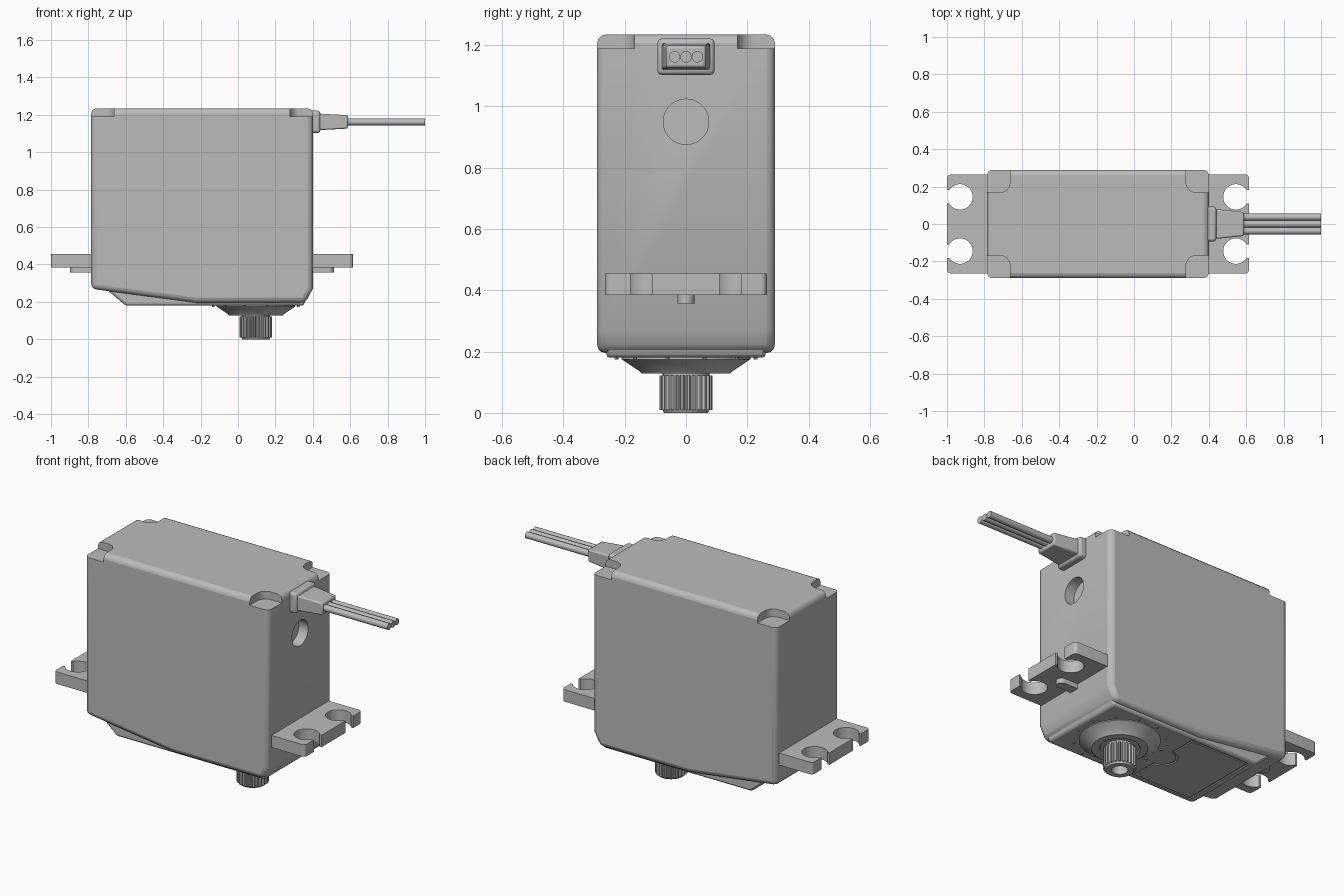
import bpy, bmesh
from math import sin, cos, pi, asin
from mathutils import Vector

old = bpy.data.objects.get("Cube")
if old:
    bpy.data.objects.remove(old, do_unlink=True)

grey = bpy.data.materials.new("plain grey")
grey.use_nodes = True
tone = (0.5, 0.5, 0.5, 1)
grey.diffuse_color = tone
grey.node_tree.nodes["Principled BSDF"].inputs["Base Color"].default_value = tone


def finish(name, bm):
    bmesh.ops.recalc_face_normals(bm, faces=bm.faces)
    mesh = bpy.data.meshes.new(name)
    bm.to_mesh(mesh)
    bm.free()
    mesh.materials.append(grey)
    ob = bpy.data.objects.new(name, mesh)
    bpy.context.collection.objects.link(ob)
    return ob


def prism(name, pts, lo, hi, axis="z"):
    """Extrude a 2D outline along one axis from lo to hi."""
    put = {"x": lambda a, b, c: (c, a, b),
           "y": lambda a, b, c: (a, c, b),
           "z": lambda a, b, c: (a, b, c)}[axis]
    bm = bmesh.new()
    face = bm.faces.new([bm.verts.new(put(a, b, lo)) for a, b in pts])
    new = bmesh.ops.extrude_face_region(bm, geom=[face])["geom"]
    step = Vector(put(0, 0, hi - lo))
    bmesh.ops.translate(bm, vec=step, verts=[v for v in new if isinstance(v, bmesh.types.BMVert)])
    return finish(name, bm)


def box(name, x0, x1, y0, y1, z0, z1):
    return prism(name, [(x0, y0), (x1, y0), (x1, y1), (x0, y1)], z0, z1)


def arc(cx, cy, r, a0, a1, n):
    return [(cx + r * cos(a0 + (a1 - a0) * i / n), cy + r * sin(a0 + (a1 - a0) * i / n))
            for i in range(n + 1)]


def circle(cx, cy, r, n=48):
    return arc(cx, cy, r, 0, 2 * pi, n)[:-1]


def lathe(name, profile, cx, n=64):
    """Spin (radius, z) points round a vertical axis at x = cx."""
    bm = bmesh.new()
    rings = [[bm.verts.new((x, y, z)) for x, y in circle(cx, 0, r, n)] for r, z in profile]
    for a, b in zip(rings, rings[1:]):
        for i in range(n):
            j = (i + 1) % n
            bm.faces.new((a[i], a[j], b[j], b[i]))
    bm.faces.new(rings[0])
    bm.faces.new(rings[-1])
    return finish(name, bm)


def bevel(ob, width, segments=3):
    m = ob.modifiers.new("rounded edges", "BEVEL")
    m.width, m.segments = width, segments
    m.limit_method, m.angle_limit = "ANGLE", 0.5


def cut(ob, cutter):
    cutter.hide_render = True
    cutter.hide_viewport = True
    cutter.display_type = "WIRE"
    m = ob.modifiers.new("cut", "BOOLEAN")
    m.operation, m.object, m.solver = "DIFFERENCE", cutter, "EXACT"


def smooth(ob):
    bpy.ops.object.select_all(action="DESELECT")
    ob.select_set(True)
    bpy.context.view_layer.objects.active = ob
    bpy.ops.object.shade_smooth_by_angle(angle=0.5)


X0, X1, W, TOP = -0.785, 0.40, 0.29, 1.235   # case limits
SX = 0.095                                   # output shaft position
parts = []

# Case with sloping underside
case = prism("case", [(X0, TOP), (X1, TOP), (X1, 0.27), (0.36, 0.195),
                      (-0.22, 0.195), (X0, 0.27)], -W, W, "y")
bevel(case, 0.028)
parts.append(case)

# Screw pockets in the four upper corners
P, R = 0.122, 0.055
for sx, ex in ((-1, X0), (1, X1)):
    for sy in (-1, 1):
        loc = [(0.1, -P)] + arc(-P + R, -P + R, R, -pi / 2, -pi, 10) + [(-P, 0.1), (0.1, 0.1)]
        pts = [(ex + sx * u, sy * (W + v)) for u, v in loc]
        cut(case, prism("pocket_cutter", pts, 1.19, 1.4))

# Blind round hole in the cable end
cut(case, prism("end_hole_cutter", circle(0, 0.95, 0.074), 0.34, 0.5, "x"))

# Raised gear cover under the case, with sloping ends
cover = prism("gear_cover", [(-0.70, 0.30), (-0.70, 0.265), (-0.60, 0.18),
                             (0.35, 0.18), (0.385, 0.26), (0.385, 0.30)], -0.26, 0.26, "y")
bevel(cover, 0.012, 2)
parts.append(cover)

# Thin groove with a half-round notch round the cover panel
outer = [(-0.57, -0.235), (-0.19, -0.235)] + arc(-0.19, 0, 0.07, -pi / 2, -1.5 * pi, 16) \
    + [(-0.19, 0.235), (-0.57, 0.235)]
inner = [(-0.56, -0.225), (-0.20, -0.225)] + arc(-0.19, 0, 0.08, -pi / 2 - 0.125, -1.5 * pi + 0.125, 16) \
    + [(-0.20, 0.225), (-0.56, 0.225)]
cut(cover, prism("groove_cutter", outer, 0.1, 0.186))
parts.append(prism("cover_panel", inner, 0.18, 0.19))

# Output collar and small marks around it
parts.append(lathe("output_collar", [(0.21, 0.2), (0.21, 0.175), (0.195, 0.165), (0.15, 0.135),
                                     (0.145, 0.128), (0.105, 0.128), (0.1, 0.135)], SX))
for i in range(12):
    a = 2 * pi * (i + 0.5) / 12
    parts.append(prism("collar_mark", circle(SX + 0.235 * cos(a), 0.235 * sin(a), 0.007, 10), 0.174, 0.19))

# Splined shaft with a screw hole
TEETH = 25
spline = []
for i in range(TEETH):
    for f, r in ((0, 0.076), (0.25, 0.086), (0.55, 0.086), (0.8, 0.076)):
        a = 2 * pi * (i + f) / TEETH
        spline.append((SX + r * cos(a), r * sin(a)))
shaft = prism("splined_shaft", spline, 0.01, 0.122)
cut(shaft, prism("screw_hole_cutter", circle(SX, 0, 0.042), -0.1, 0.09))
parts.append(shaft)
tip = lathe("shaft_tip", [(0.078, 0.012), (0.072, 0)], SX)
cut(tip, prism("tip_hole_cutter", circle(SX, 0, 0.042), -0.1, 0.05))
parts.append(tip)
parts.append(lathe("shaft_neck", [(0.076, 0.14), (0.076, 0.12)], SX))

# Mounting tabs with open keyhole slots, and a rib under each
HR, SW, L, TW = 0.068, 0.036, 0.215, 0.264
half = asin(SW / HR)
tab = [(-0.03, -TW), (L - 0.02, -TW)] + arc(L - 0.02, -TW + 0.02, 0.02, -pi / 2, 0, 5)
for c in (-0.145, 0.145):
    tab += [(L, c - SW)] + arc(L - 0.07, c, HR, -half, -2 * pi + half, 28) + [(L, c + SW)]
tab += arc(L - 0.02, TW - 0.02, 0.02, 0, pi / 2, 5) + [(-0.03, TW)]
rib = [(-0.03, -0.028)] + arc(0.084, 0, 0.028, -pi / 2, pi / 2, 8) + [(-0.03, 0.028)]
for side, s, ex in (("left", 1, X1), ("right", -1, X0)):
    parts.append(prism(side + "_mounting_tab", [(ex + s * u, v) for u, v in tab], 0.385, 0.455))
    parts.append(prism(side + "_tab_rib", [(ex + s * u, v) for u, v in rib], 0.357, 0.39))

# Cable boot: flange and tapered sleeve
flange = box("boot_flange", 0.38, 0.44, -0.093, 0.093, 1.103, 1.222)
bevel(flange, 0.015)
parts.append(flange)
sleeve = box("boot_sleeve", 0.43, 0.588, -0.08, 0.08, 1.118, 1.207)
for v in sleeve.data.vertices:
    if v.co.x > 0.5:
        v.co.y *= 0.8
        v.co.z = 1.162 + (v.co.z - 1.162) * 0.8
bevel(sleeve, 0.008, 2)
parts.append(sleeve)

# Three-core cable
for i in (-1, 0, 1):
    parts.append(prism("cable_wire", circle(0.037 * i, 1.162, 0.0185, 20), 0.57, 1.0, "x"))

for ob in parts:
    smooth(ob)
